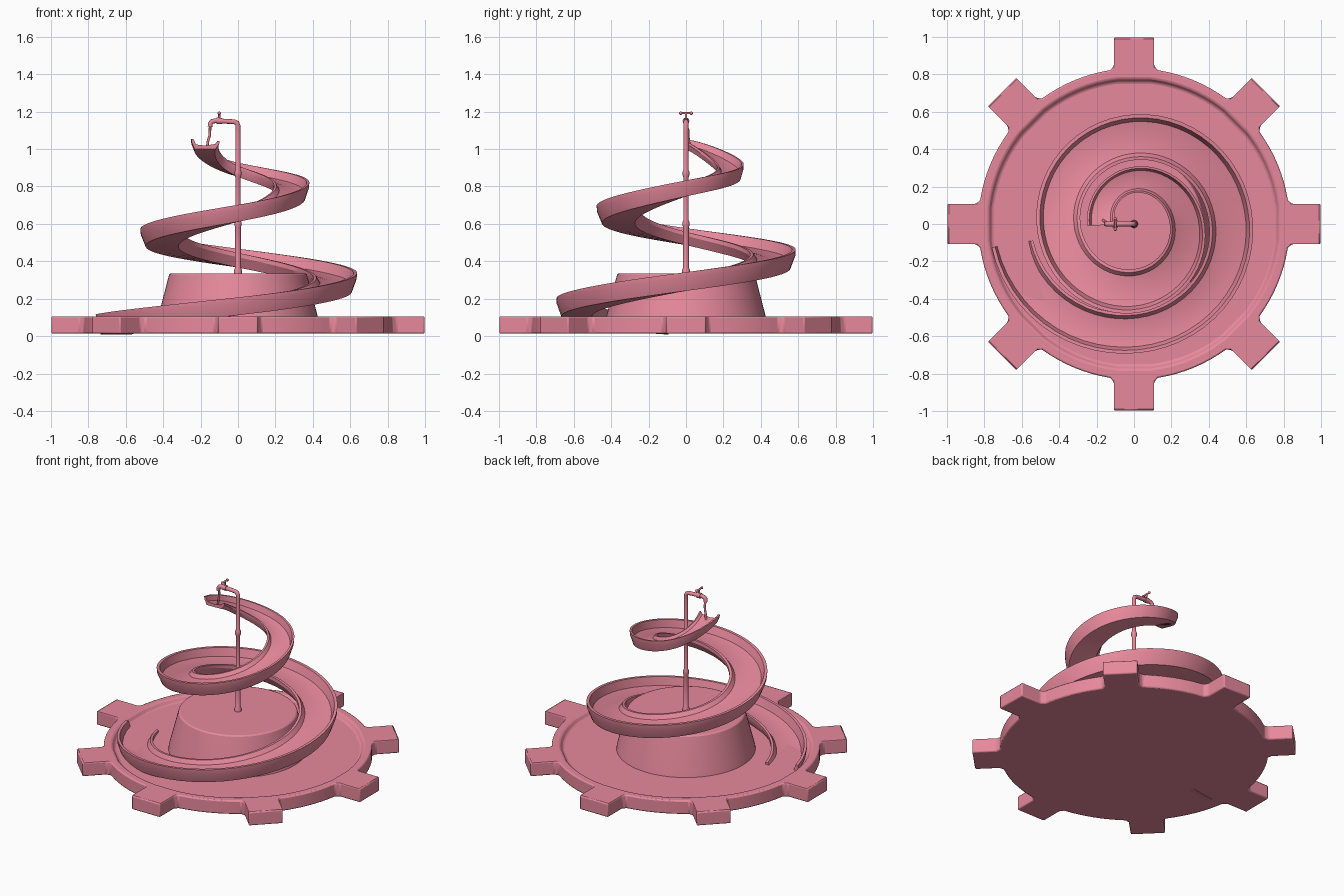
import bpy, bmesh, math
from mathutils import Vector

if "Cube" in bpy.data.objects:
    bpy.data.objects.remove(bpy.data.objects["Cube"])

pink = bpy.data.materials.new("pink")
pink.diffuse_color = (0.80, 0.25, 0.33, 1)
pink.use_nodes = True
pink.node_tree.nodes["Principled BSDF"].inputs["Base Color"].default_value = pink.diffuse_color


def finish(obj, angle=35):
    obj.data.materials.append(pink)
    bpy.ops.object.select_all(action='DESELECT')
    bpy.context.view_layer.objects.active = obj
    obj.select_set(True)
    if obj.type == 'CURVE':
        bpy.ops.object.convert(target='MESH')
        obj = bpy.context.object
    bpy.ops.object.shade_smooth_by_angle(angle=math.radians(angle))
    return obj


def loft(name, loops, bevel=0.0, angle=35):
    """Skin closed loops of equal size and cap both ends."""
    bm = bmesh.new()
    rows = [[bm.verts.new(p) for p in loop] for loop in loops]
    n = len(rows[0])
    for a, b in zip(rows, rows[1:]):
        for i in range(n):
            j = (i + 1) % n
            bm.faces.new((a[i], a[j], b[j], b[i]))
    bm.faces.new(rows[0])
    bm.faces.new(rows[-1])
    bmesh.ops.recalc_face_normals(bm, faces=bm.faces)
    mesh = bpy.data.meshes.new(name)
    bm.to_mesh(mesh)
    bm.free()
    obj = bpy.data.objects.new(name, mesh)
    bpy.context.collection.objects.link(obj)
    if bevel:
        mod = obj.modifiers.new("soft_edges", 'BEVEL')
        mod.width, mod.segments, mod.limit_method = bevel, 2, 'ANGLE'
    return finish(obj, angle)


def ring(r, z, n=48):
    return [(r * math.cos(2 * math.pi * i / n), r * math.sin(2 * math.pi * i / n), z)
            for i in range(n)]


def lathe(name, profile, n=48, bevel=0.0):
    return loft(name, [ring(r, z, n) for r, z in profile], bevel)


def tube(name, points, radius):
    """Round pipe through points."""
    cu = bpy.data.curves.new(name, 'CURVE')
    cu.dimensions = '3D'
    cu.bevel_depth, cu.bevel_resolution, cu.use_fill_caps = radius, 3, True
    sp = cu.splines.new('POLY')
    sp.points.add(len(points) - 1)
    for p, co in zip(sp.points, points):
        p.co = (*co, 1)
    obj = bpy.data.objects.new(name, cu)
    bpy.context.collection.objects.link(obj)
    return finish(obj, 50)


# Toothed base: one outline with eight teeth, recessed tray on top
outline = []
tooth = [(0.823, -0.125), (0.848, -0.107), (0.998, -0.107),
         (0.998, 0.107), (0.848, 0.107), (0.823, 0.125)]
for k in range(8):
    a = k * math.pi / 4
    c, s = math.cos(a), math.sin(a)
    outline += [(x * c - y * s, x * s + y * c) for x, y in tooth]
    for i in range(1, 8):
        t = a + math.radians(8.6 + (45 - 17.2) * i / 8)
        outline.append((0.832 * math.cos(t), 0.832 * math.sin(t)))


def round_loop(r, z):
    return [(*(Vector(p).normalized() * r), z) for p in outline]


loft("toothed_base", [[(x, y, 0.013) for x, y in outline],
                      [(x, y, 0.106) for x, y in outline],
                      round_loop(0.782, 0.106), round_loop(0.762, 0.078)], bevel=0.008)

# Tapered hub under the chute
lathe("hub", [(0.435, 0.06), (0.425, 0.11), (0.367, 0.335)], n=64, bevel=0.008)

# Spiral chute: quarter-turn keys of inner radius, outer radius, rim height, depth
keys = [(0.10, 0.25, 1.055, 0.055), (0.165, 0.305, 0.93, 0.075),
        (0.19, 0.375, 0.835, 0.085), (0.24, 0.475, 0.705, 0.09),
        (0.285, 0.52, 0.58, 0.09), (0.34, 0.585, 0.47, 0.10),
        (0.40, 0.635, 0.345, 0.10), (0.47, 0.69, 0.21, 0.095),
        (0.55, 0.775, 0.112, 0.107)]


def key_at(t):
    """Smooth (Catmull-Rom) value between the keys."""
    i = min(int(t), len(keys) - 2)
    f = t - i
    k = [keys[max(0, min(len(keys) - 1, i + d))] for d in (-1, 0, 1, 2)]
    return [0.5 * (2 * b + (c - a) * f + (2 * a - 5 * b + 4 * c - d) * f * f
                   + (3 * b - a - 3 * c + d) * f ** 3) for a, b, c, d in zip(*k)]


# Channel section: fraction across the width, fraction of depth below the rim
section = [(1.0, 0.0), (0.99, 0.3), (0.88, 1.0), (0.13, 1.0), (0.0, 0.45),
           (0.0, 0.22), (0.07, 0.22), (0.15, 0.5), (0.5, 0.66),
           (0.84, 0.55), (0.92, 0.0)]
loops = []
steps = 112
for s in range(steps + 1):
    t = 7.92 * s / steps
    ri, ro, top, depth = key_at(t)
    a = math.pi + 0.1 - (t + 0.04) * math.pi / 2
    loops.append([((ri + (ro - ri) * u) * math.cos(a),
                   (ri + (ro - ri) * u) * math.sin(a), top - depth * v)
                  for u, v in section])
loft("spiral_chute", loops, angle=30)

# Stand pipe with foot and joint collars
lathe("stand_pipe", [(0.021, 0.33), (0.021, 0.355), (0.015, 0.365), (0.015, 0.58),
                     (0.018, 0.59), (0.018, 0.61), (0.014, 0.62), (0.014, 0.85),
                     (0.018, 0.86), (0.018, 0.88), (0.013, 0.89), (0.013, 1.10)], n=16)

# Tap: bent spout, nozzle, handle and falling water
tube("tap_spout", [(0, 0, 1.08), (0, 0, 1.125), (-0.006, 0, 1.139), (-0.02, 0, 1.146),
                   (-0.12, 0, 1.152), (-0.138, 0, 1.148), (-0.147, 0, 1.138),
                   (-0.149, 0, 1.12)], 0.013)
tube("tap_joint", [(-0.085, 0, 1.15), (-0.115, 0, 1.151)], 0.018)
tube("handle_stem", [(-0.10, 0, 1.15), (-0.10, 0, 1.19)], 0.006)
tube("handle_bar", [(-0.10, -0.028, 1.192), (-0.10, 0.028, 1.192)], 0.006)
for side in (-1, 1):
    bpy.ops.mesh.primitive_uv_sphere_add(segments=12, ring_count=8, radius=0.009,
                                         location=(-0.10, side * 0.028, 1.192))
    bpy.context.object.name = "handle_knob_" + ("front" if side < 0 else "back")
    finish(bpy.context.object, 60)
tube("water_stream", [(-0.149, 0, 1.125), (-0.15, 0.012, 1.10), (-0.152, 0.012, 1.07),
                      (-0.16, 0.015, 1.045), (-0.165, 0.02, 1.01)], 0.007)
